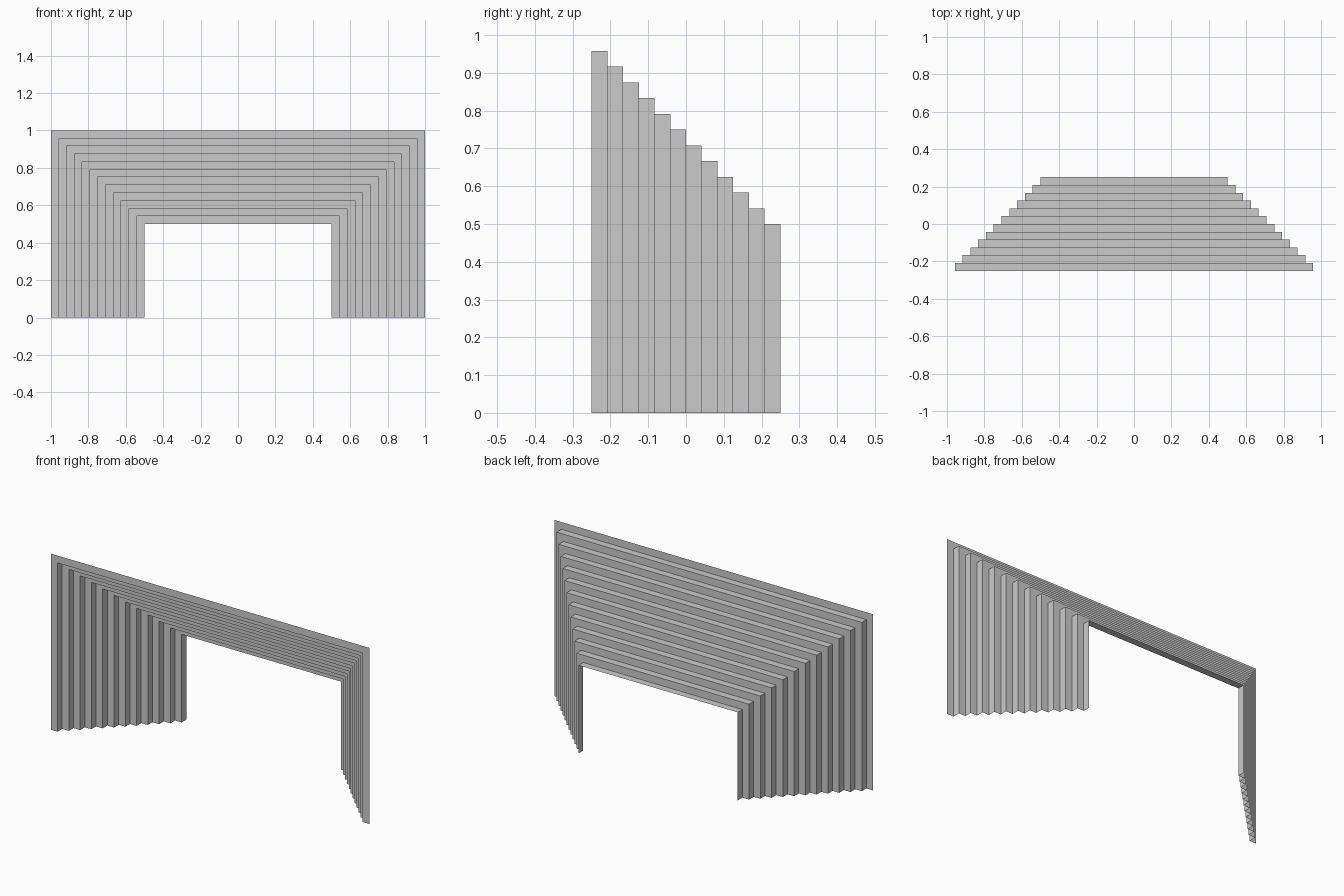
import bpy
import bmesh

cube = bpy.data.objects.get("Cube")
if cube:
    bpy.data.objects.remove(cube, do_unlink=True)

STEPS = 12
RISE = 0.5 / STEPS

grey = bpy.data.materials.new("plain grey")
grey.use_nodes = True
colour = (0.6, 0.6, 0.6, 1.0)
grey.diffuse_color = colour
grey.node_tree.nodes["Principled BSDF"].inputs["Base Color"].default_value = colour

bm = bmesh.new()


def portal_outline(r, y):
    """Open square arch: up one jamb, across the head, down the other."""
    return [bm.verts.new((x, y, z)) for x, z in ((-r, 0), (-r, r), (r, r), (r, 0))]


# Stepped profile: each step is a front-facing band, then a reveal going back
profile = [(1.0, -0.25)]
for i in range(STEPS):
    r, y = 1.0 - (i + 1) * RISE, -0.25 + i * RISE
    profile += [(r, y), (r, y + RISE)]

# Bridge neighbouring outlines into a thin open shell
rings = [portal_outline(r, y) for r, y in profile]
for outer, inner in zip(rings, rings[1:]):
    for k in range(3):
        bm.faces.new((outer[k], outer[k + 1], inner[k + 1], inner[k]))
bmesh.ops.recalc_face_normals(bm, faces=bm.faces)

# Bands face the front
bm.faces.ensure_lookup_table()
if bm.faces[0].normal.y > 0:
    bmesh.ops.reverse_faces(bm, faces=bm.faces)

mesh = bpy.data.meshes.new("stepped_portal")
bm.to_mesh(mesh)
bm.free()
mesh.materials.append(grey)
portal = bpy.data.objects.new("stepped_portal", mesh)
bpy.context.collection.objects.link(portal)
